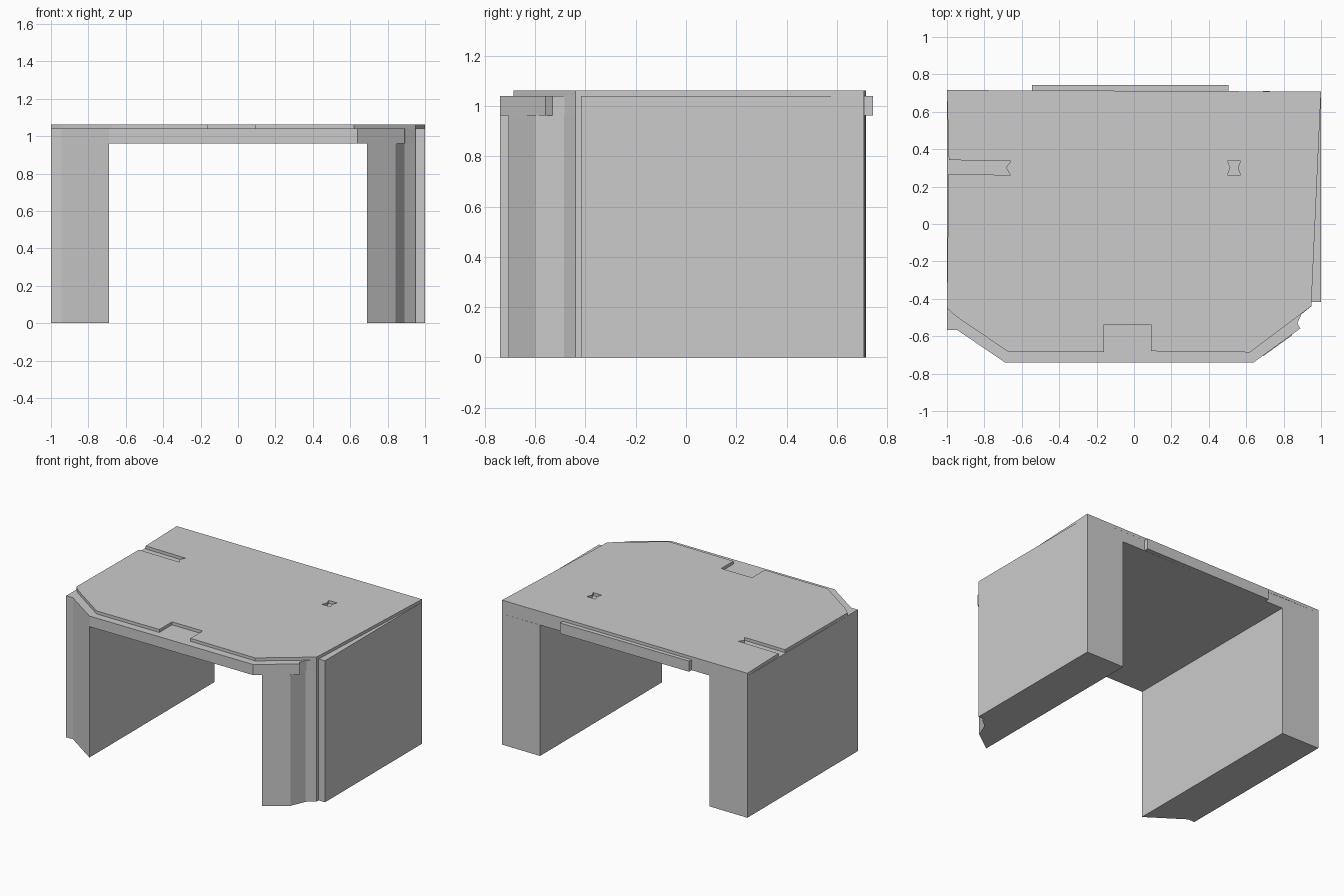
import bpy, bmesh

if "Cube" in bpy.data.objects:
    bpy.data.objects.remove(bpy.data.objects["Cube"])


def prism(name, outline, z0, z1):
    """Extrude a flat outline (x, y points) from z0 up to z1."""
    bm = bmesh.new()
    base = bm.faces.new([bm.verts.new((x, y, z0)) for x, y in outline])
    ext = bmesh.ops.extrude_face_region(bm, geom=[base], use_keep_orig=True)
    for v in ext["geom"]:
        if isinstance(v, bmesh.types.BMVert):
            v.co.z = z1
    bmesh.ops.recalc_face_normals(bm, faces=bm.faces[:])
    mesh = bpy.data.meshes.new(name)
    bm.to_mesh(mesh)
    bm.free()
    ob = bpy.data.objects.new(name, mesh)
    bpy.context.collection.objects.link(ob)
    return ob


UNDER, SLAB, TOP = 0.962, 1.04, 1.062   # slab underside, slab top, sheet top
LEG = 0.69                              # inner face of both legs

# Left leg, running up to the slab top
prism("left_leg", [(-1, 0.716), (-1, -0.567), (-0.945, -0.567),
                   (-LEG, -0.74), (-LEG, 0.713)], 0, SLAB)

# Right leg with its stepped front corner
prism("right_leg", [(LEG, 0.71), (LEG, -0.707), (0.843, -0.597),
                    (0.89, -0.485), (0.948, -0.44), (0.948, -0.418),
                    (1, -0.418), (1, 0.708)], 0, UNDER)

# Slab spanning the legs, notched at the front right
prism("slab", [(-LEG, 0.713), (-LEG, -0.74), (0.64, -0.74), (0.89, -0.558),
               (0.873, -0.532), (0.895, -0.483), (0.948, -0.44),
               (0.948, -0.418), (1, -0.418), (1, 0.708)], UNDER, SLAB)

# Tongue along the back edge
prism("back_tongue", [(-0.545, 0.711), (0.505, 0.711),
                      (0.505, 0.743), (-0.545, 0.743)], UNDER, SLAB)

# Thin top sheet with front recess and open slot on the left
sheet = prism("top_sheet", [
    (-1, 0.716), (-0.99, 0.342), (-0.66, 0.336), (-0.685, 0.3),
    (-0.66, 0.262), (-0.992, 0.267), (-1, -0.45), (-0.95, -0.495),
    (-0.67, -0.685), (-0.16, -0.685), (-0.16, -0.538), (0.09, -0.538),
    (0.09, -0.68), (0.62, -0.686), (0.948, -0.44), (1, 0.708)], SLAB, TOP)

# Small bow-tie recess on the right
cutter = prism("bow_tie_cutter", [
    (0.5, 0.338), (0.515, 0.3), (0.5, 0.262),
    (0.57, 0.262), (0.555, 0.3), (0.57, 0.338)], SLAB - 0.05, TOP + 0.05)
cutter.hide_render = True
cutter.hide_set(True)
cut = sheet.modifiers.new("bow_tie", "BOOLEAN")
cut.operation = "DIFFERENCE"
cut.solver = "EXACT"
cut.object = cutter
